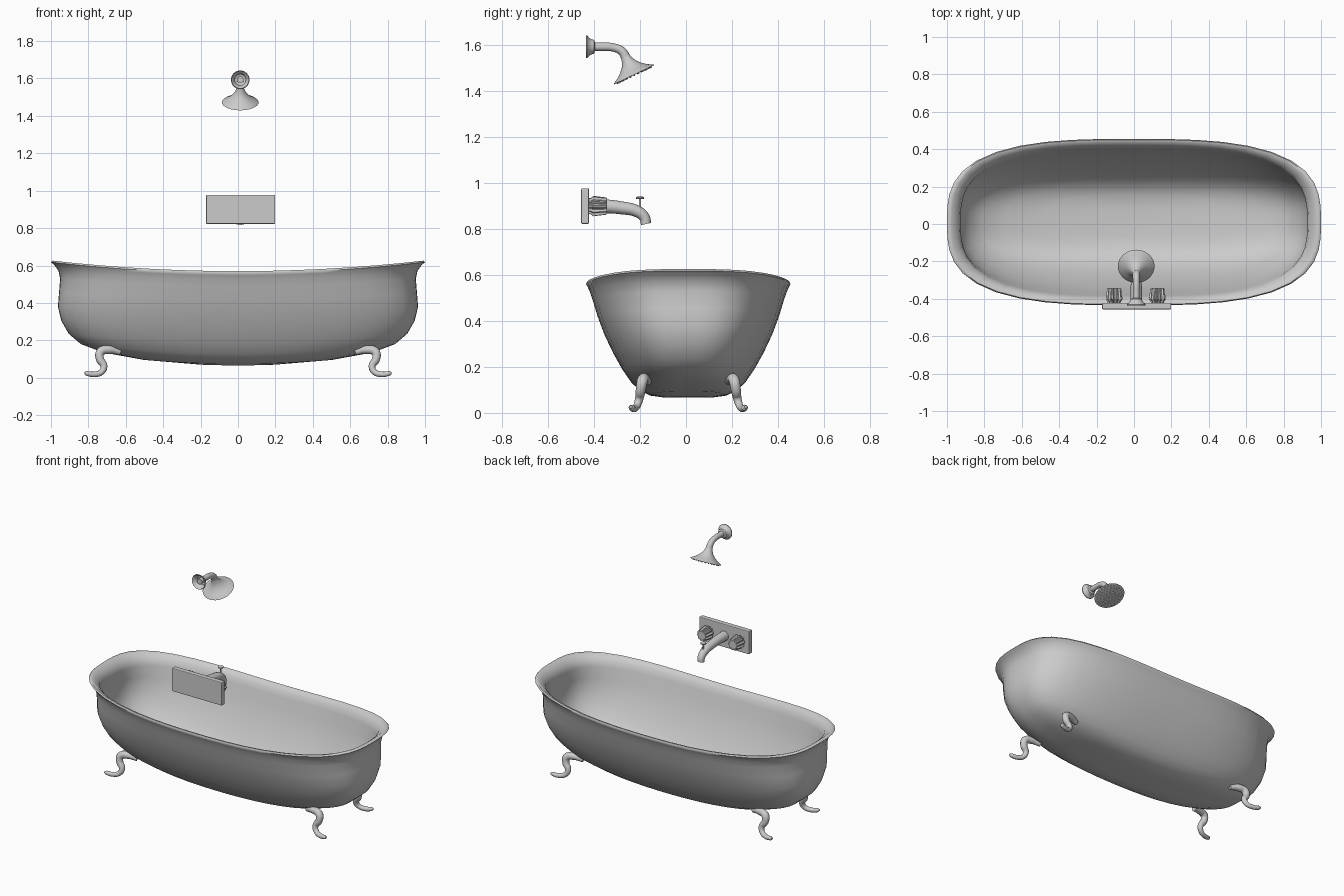
import bpy, bmesh, math
from mathutils import Vector

if "Cube" in bpy.data.objects:
    bpy.data.objects.remove(bpy.data.objects["Cube"])

CY = 0.01   # tub centre in y
FX = 0.012  # fittings centre in x


def smooth(ob, angle=40):
    bpy.ops.object.select_all(action='DESELECT')
    ob.select_set(True)
    bpy.context.view_layer.objects.active = ob
    bpy.ops.object.shade_smooth_by_angle(angle=math.radians(angle))
    return ob


def rings_object(name, rings, cap_start=True, cap_end=True, angle=40):
    """Skin a list of equal-length vertex rings."""
    bm = bmesh.new()
    vr = [[bm.verts.new(p) for p in r] for r in rings]
    n = len(vr[0])
    for a, b in zip(vr, vr[1:]):
        for i in range(n):
            j = (i + 1) % n
            bm.faces.new((a[i], a[j], b[j], b[i]))
    if cap_start:
        bm.faces.new(vr[0][::-1])
    if cap_end:
        bm.faces.new(vr[-1])
    bmesh.ops.recalc_face_normals(bm, faces=bm.faces)
    me = bpy.data.meshes.new(name)
    bm.to_mesh(me)
    bm.free()
    ob = bpy.data.objects.new(name, me)
    bpy.context.collection.objects.link(ob)
    return smooth(ob, angle)


def lathe(name, profile, loc, axis, seg=24, flute=0.0, **kw):
    """Revolve (radius, height) pairs about an axis; flute pulls in every other pair of points."""
    q = Vector((0, 0, 1)).rotation_difference(Vector(axis).normalized())
    rings = []
    for r, h in profile:
        ring = []
        for i in range(seg):
            t = 2 * math.pi * i / seg
            rr = r * (1 - flute) if flute and i % 4 > 1 else r
            ring.append(Vector(loc) + q @ Vector((rr * math.cos(t), rr * math.sin(t), h)))
        rings.append(ring)
    return rings_object(name, rings, **kw)


def tube(name, pts, loc=(0, 0, 0)):
    """Round tube through (x, y, z, radius) points."""
    cu = bpy.data.curves.new(name, 'CURVE')
    cu.dimensions = '3D'
    cu.bevel_depth = 1.0
    cu.bevel_resolution = 4
    cu.resolution_u = 6
    cu.use_fill_caps = True
    sp = cu.splines.new('BEZIER')
    sp.bezier_points.add(len(pts) - 1)
    for bp, p in zip(sp.bezier_points, pts):
        bp.co = p[:3]
        bp.radius = p[3]
        bp.handle_left_type = bp.handle_right_type = 'AUTO'
    ob = bpy.data.objects.new(name, cu)
    bpy.context.collection.objects.link(ob)
    ob.location = loc
    bpy.ops.object.select_all(action='DESELECT')
    ob.select_set(True)
    bpy.context.view_layer.objects.active = ob
    bpy.ops.object.convert(target='MESH')
    return smooth(bpy.context.view_layer.objects.active, 50)


# Tub: superellipse rings (half length, half width, z at middle, z at ends)
outer = [(.2, .1, .066, .07), (.5, .165, .075, .095), (.72, .205, .095, .135),
         (.84, .245, .128, .18), (.905, .288, .19, .235), (.945, .327, .26, .305),
         (.963, .365, .34, .38), (.957, .395, .42, .455), (.951, .416, .49, .53),
         (.96, .428, .525, .572), (.982, .438, .548, .602), (1.0, .445, .56, .618)]
inner = [(a - .025, b - .022, m + .02, e + .018) for a, b, m, e in outer[:-2]]
levels = outer + [(.992, .440, .57, .626), (.975, .428, .568, .622)] + inner[::-1]


def tub_ring(a, b, zm, ze, n=48):
    ring = []
    for i in range(n):
        t = 2 * math.pi * (i + .5) / n
        c, s = math.cos(t), math.sin(t)
        k = (abs(c) ** 3 + abs(s) ** 3) ** (-1 / 3)
        u, v = c * k, s * k
        ring.append((a * u, CY + b * v, zm + (ze - zm) * u * u))
    return ring


rings_object("bathtub", [tub_ring(*l) for l in levels], angle=60)

# Four S-shaped feet, mirrored both ways
feet = tube("tub_feet", [(.63, .175, .137, .016), (.69, .19, .15, .023), (.735, .2, .138, .024),
                         (.738, .207, .1, .022), (.717, .213, .064, .019), (.728, .223, .032, .016),
                         (.77, .237, .018, .015), (.808, .247, .023, .013), (.82, .25, .026, .006)],
            (0, CY, 0))
mir = feet.modifiers.new("mirror", 'MIRROR')
mir.use_axis = (True, True, False)

# Wall plate for the taps
bpy.ops.mesh.primitive_cube_add(size=1, location=(FX + .002, -.439, .9))
plate = bpy.context.object
plate.name = "tap_plate"
plate.scale = (.37, .034, .155)
bpy.ops.object.transform_apply(location=False, rotation=False, scale=True)
bev = plate.modifiers.new("bevel", 'BEVEL')
bev.width = .005
bev.segments = 2

# Fluted tap knobs
for side, dx in (("left", -.118), ("right", .113)):
    lathe(side + "_tap_knob", [(.034, 0), (.037, .012), (.045, .02), (.038, .077), (.034, .081)],
          (FX + dx, -.424, .9), (0, 1, 0), seg=40, flute=.22, angle=25)

# Spout with diverter pin
tube("spout", [(FX, -.425, .9, .032), (FX, -.35, .899, .03), (FX, -.28, .892, .028),
               (FX, -.215, .878, .026), (FX, -.18, .85, .023), (FX, -.174, .822, .022)])
lathe("diverter_pin", [(.005, 0), (.005, .038), (.018, .04), (.018, .046), (.012, .049)],
      (FX, -.2, .892), (0, 0, 1), seg=16)

# Shower wall flange, arm and bell head
lathe("shower_flange", [(.044, .002), (.049, 0), (.05, .006), (.04, .014), (.033, .024),
                        (.03, .036), (.018, .04)],
      (FX, -.436, 1.593), (0, 1, 0), seg=28, cap_start=False, cap_end=False)
tube("shower_arm", [(FX, -.425, 1.593, .018), (FX, -.37, 1.593, .018), (FX, -.315, 1.59, .018),
                    (FX, -.278, 1.573, .019), (FX, -.259, 1.54, .021)])
axis = Vector((0, .432, -.902)).normalized()
face = Vector((FX, -.226, 1.472))
lathe("shower_head", [(.02, -.088), (.025, -.07), (.034, -.052), (.05, -.034), (.072, -.016),
                      (.094, -.004), (.098, 0), (.094, .001)], face, axis, seg=32)

# Spray nozzles in concentric rings, one mesh
bm = bmesh.new()
for k in range(5):
    for i in range(max(1, 6 * k)):
        t = 2 * math.pi * i / max(1, 6 * k)
        r = bmesh.ops.create_cone(bm, cap_ends=True, segments=8, radius1=.0045,
                                  radius2=.003, depth=.006)
        bmesh.ops.translate(bm, verts=r['verts'],
                            vec=(.02 * k * math.cos(t), .02 * k * math.sin(t), .003))
me = bpy.data.meshes.new("spray_nozzles")
bm.to_mesh(me)
bm.free()
noz = bpy.data.objects.new("spray_nozzles", me)
bpy.context.collection.objects.link(noz)
noz.location = face
noz.rotation_mode = 'QUATERNION'
noz.rotation_quaternion = Vector((0, 0, 1)).rotation_difference(axis)
